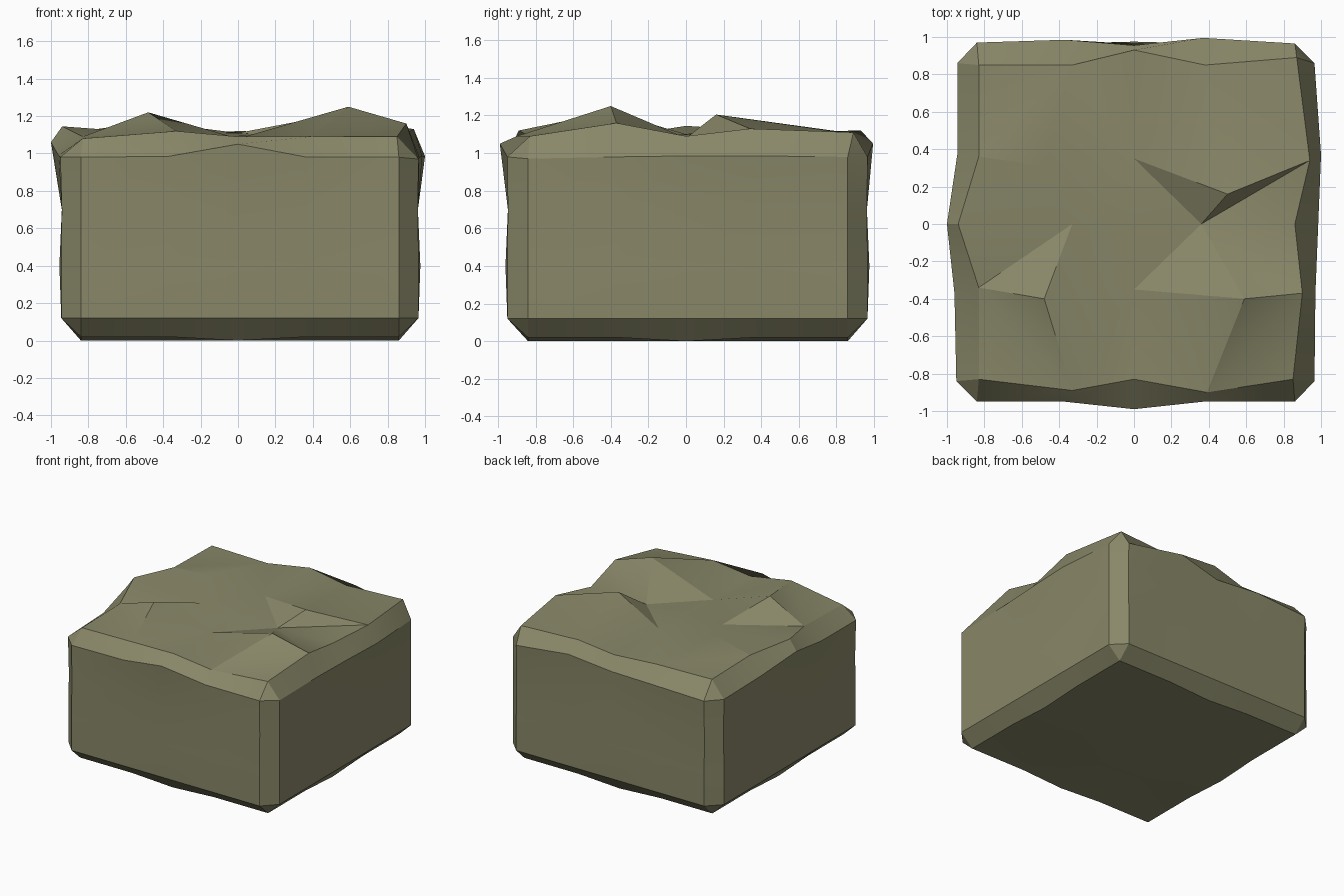
import bpy, bmesh, math

if "Cube" in bpy.data.objects:
    bpy.data.objects.remove(bpy.data.objects["Cube"], do_unlink=True)

stone = bpy.data.materials.new("olive_stone")
stone.use_nodes = True
colour = (0.25, 0.245, 0.14, 1)
stone.diffuse_color = colour
stone.node_tree.nodes["Principled BSDF"].inputs["Base Color"].default_value = colour

STEPS = (-.84, -.37, 0, .37, .86)
FRONT, RIGHT, BACK, LEFT = -.95, .965, .965, -.945

# Weathered top, one row per y step from front to back
TOP = [
    [(-.83, -.83, 1.08), (-.33, -.89, 1.12), (0, -.83, 1.09), (.39, -.9, 1.09), (.85, -.83, 1.09)],
    [(-.83, -.34, 1.09), (-.48, -.4, 1.22), (0, -.35, 1.08), (.59, -.4, 1.25), (.9, -.37, 1.16)],
    [(-.94, 0, 1.145), (-.33, 0, 1.1), (0, 0, 1.1), (.36, 0, 1.08), (.86, 0, 1.09)],
    [(-.83, .36, 1.12), (-.48, .31, 1.17), (0, .35, 1.11), (.5, .16, 1.205), (.94, .34, 1.13)],
    [(-.83, .85, 1.11), (-.33, .85, 1.1), (0, .93, 1.12), (.38, .85, 1.11), (.87, .89, 1.11)],
]

# Rim height and outward bulge along each side, counter-clockwise from the front
RIM_Z = [(.98, .985, 1.05, .98, .98), (.97, .98, .985, .985, .98),
         (.98, 1.05, .99, 1.0, .98), (.98, .99, 1.06, .99, .98)]
RIM_OUT = [(0, 0, .04, 0, 0), (0, .005, .02, .035, 0),
           (0, .03, -.01, .02, .005), (0, 0, .055, .015, .005)]


def side_point(side, k, out):
    """Plan position of step k on a side, pushed outward."""
    a, b = STEPS[k], STEPS[4 - k]
    return [(a, FRONT - out), (RIGHT + out, a),
            (b, BACK + out), (LEFT - out, b)][side]


bm = bmesh.new()


def ring(height, out):
    return [bm.verts.new((*side_point(s, k, out(s, k)), height(s, k)))
            for s in range(4) for k in range(5)]


def border(grid):
    """Four sides of a square grid, corners shared between sides."""
    return (grid[0] + [row[4] for row in grid]
            + grid[4][::-1] + [row[0] for row in grid[::-1]])


def bridge(lower, upper):
    for i in range(20):
        j = (i + 1) % 20
        loop = [lower[i], lower[j], upper[j], upper[i]]
        bm.faces.new(list(dict.fromkeys(loop)))


# Top surface with diamond-pattern creases
top = [[bm.verts.new(p) for p in row] for row in TOP]
for j in range(4):
    for i in range(4):
        a, b, c, d = top[j][i], top[j][i + 1], top[j + 1][i + 1], top[j + 1][i]
        if (i + j) % 2:
            tris = ((a, b, c), (a, c, d))
        else:
            tris = ((a, b, d), (b, c, d))
        for t in tris:
            bm.faces.new(t)

# Upright faces, chamfered corners and sloping rims
rings = [
    ring(lambda s, k: .12, lambda s, k: 0),
    ring(lambda s, k: .4, lambda s, k: .01 if k == 2 else 0),
    ring(lambda s, k: .7, lambda s, k: -.003),
    ring(lambda s, k: RIM_Z[s][k], lambda s, k: RIM_OUT[s][k]),
]
for lower, upper in zip(rings, rings[1:]):
    bridge(lower, upper)
bridge(rings[-1], border(top))

# Underside
base = [[bm.verts.new((x, y, 0 if i == 2 or j == 2 else .02))
         for i, x in enumerate(STEPS)] for j, y in enumerate(STEPS)]
for j in range(4):
    for i in range(4):
        bm.faces.new((base[j][i], base[j + 1][i], base[j + 1][i + 1], base[j][i + 1]))
bridge(border(base), rings[0])

bmesh.ops.recalc_face_normals(bm, faces=bm.faces)
mesh = bpy.data.meshes.new("stone_block")
bm.to_mesh(mesh)
bm.free()
mesh.materials.append(stone)
block = bpy.data.objects.new("stone_block", mesh)
bpy.context.collection.objects.link(block)

bpy.ops.object.select_all(action='DESELECT')
block.select_set(True)
bpy.context.view_layer.objects.active = block
bpy.ops.object.shade_smooth_by_angle(angle=math.radians(25))
